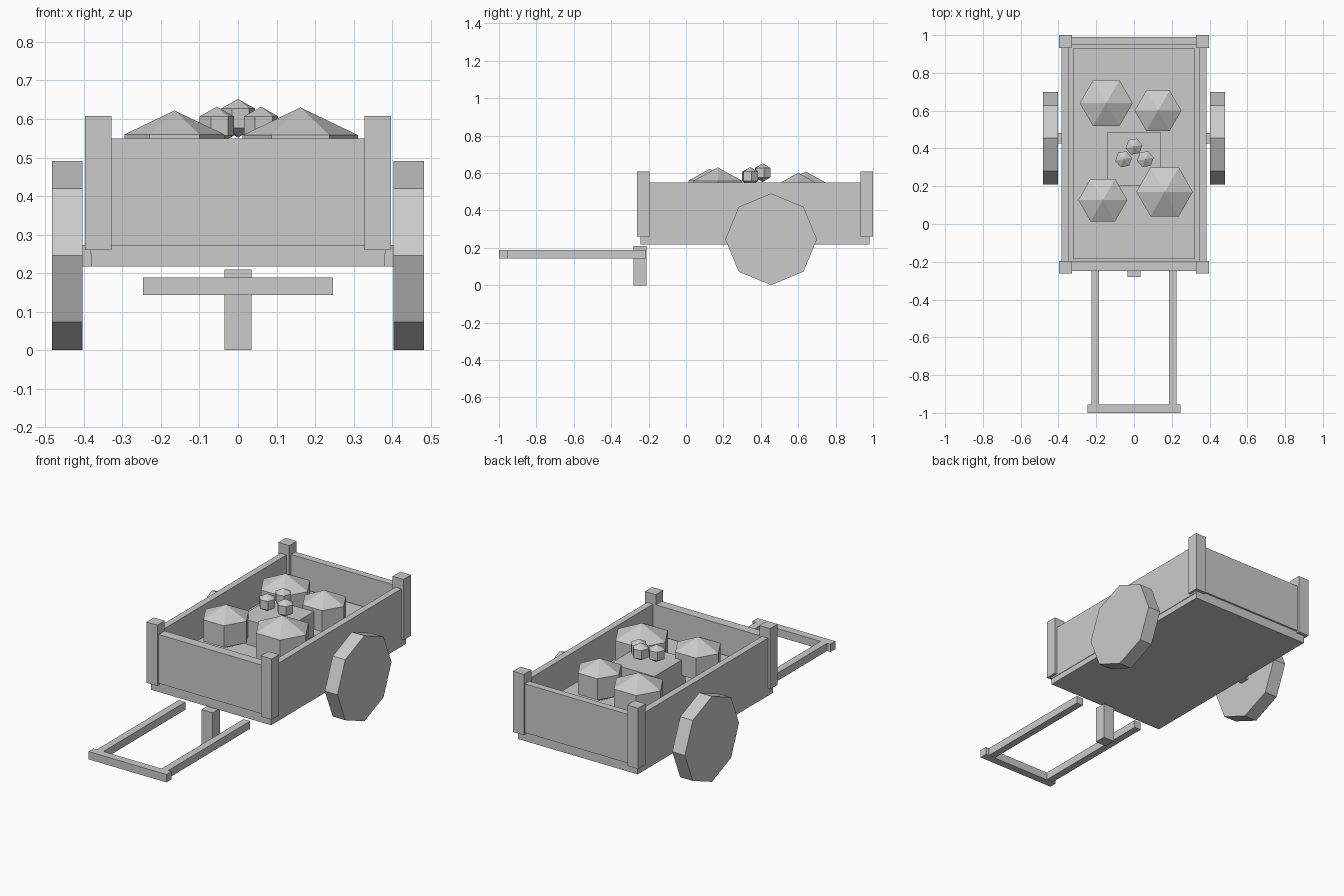
import bpy, bmesh, math
from mathutils import Matrix

if "Cube" in bpy.data.objects:
    bpy.data.objects.remove(bpy.data.objects["Cube"])


def finish(name, bm):
    me = bpy.data.meshes.new(name)
    bmesh.ops.recalc_face_normals(bm, faces=bm.faces)
    bm.to_mesh(me)
    bm.free()
    ob = bpy.data.objects.new(name, me)
    bpy.context.collection.objects.link(ob)
    return ob


def box(name, x, y, z):
    """Box from (min, max) ranges on each axis."""
    bm = bmesh.new()
    bmesh.ops.create_cube(bm, size=1)
    for v in bm.verts:
        v.co = [(a + b) / 2 + c * (b - a) for c, (a, b) in zip(v.co, (x, y, z))]
    return finish(name, bm)


def lump(name, center, radius, height, turn=0):
    """Six-sided, three-ring faceted ball."""
    bm = bmesh.new()
    bmesh.ops.create_uvsphere(bm, u_segments=6, v_segments=3, radius=1)
    bmesh.ops.scale(bm, vec=(radius, radius, height), verts=bm.verts)
    bmesh.ops.rotate(bm, verts=bm.verts,
                     matrix=Matrix.Rotation(math.radians(30 + turn), 3, 'Z'))
    bmesh.ops.translate(bm, vec=center, verts=bm.verts)
    return finish(name, bm)


# Cart bed: floor, end walls, cargo fill
box("bed_floor", (-.38, .38), (-.243, .98), (.217, .27))
box("front_wall", (-.38, .38), (-.25, -.195), (.27, .55))
box("back_wall", (-.38, .38), (.95, .99), (.27, .55))
box("cargo_fill", (-.323, .323), (-.185, .93), (.27, .385))
box("cargo_crate", (-.14, .14), (.205, .487), (.38, .525))

# Axle
box("axle", (-.405, .405), (.427, .483), (.217, .273))

# Mirrored parts: side walls, posts, wheels, handle bars
for side, s in (("left", -1), ("right", 1)):
    def mx(a, b):
        return tuple(sorted((s * a, s * b)))

    box(side + "_wall", mx(.345, .383), (-.243, .98), (.25, .55))
    box(side + "_front_post", mx(.328, .397), (-.262, -.195), (.26, .608))
    box(side + "_back_post", mx(.328, .397), (.932, 1.0), (.26, .608))
    box(side + "_handle_bar", mx(.184, .226), (-.96, -.213), (.144, .188))

    bm = bmesh.new()
    bmesh.ops.create_cone(bm, cap_ends=True, segments=8, radius1=.245,
                          radius2=.245, depth=.08)
    bmesh.ops.rotate(bm, verts=bm.verts, matrix=Matrix.Rotation(math.pi / 2, 3, 'Y'))
    bmesh.ops.translate(bm, vec=(s * .443, .455, .246), verts=bm.verts)
    finish(side + "_wheel", bm)

# Handle grip and prop leg
box("handle_grip", (-.247, .247), (-1.0, -.955), (.143, .188))
box("prop_leg", (-.035, .035), (-.28, -.212), (0, .21))

# Large lumps of cargo
for i, (x, y, z, r, h) in enumerate([(-.165, .127, .498, .15, .124),
                                     (.162, .17, .486, .173, .144),
                                     (-.147, .64, .474, .162, .134),
                                     (.127, .6, .48, .143, .122)]):
    lump(f"large_lump_{i + 1}", (x, y, z), r, h)

# Small lumps on the crate
for i, (x, y, z) in enumerate([(0, .41, .602), (-.055, .343, .582), (.06, .343, .582)]):
    lump(f"small_lump_{i + 1}", (x, y, z), .052, .05, 10)
